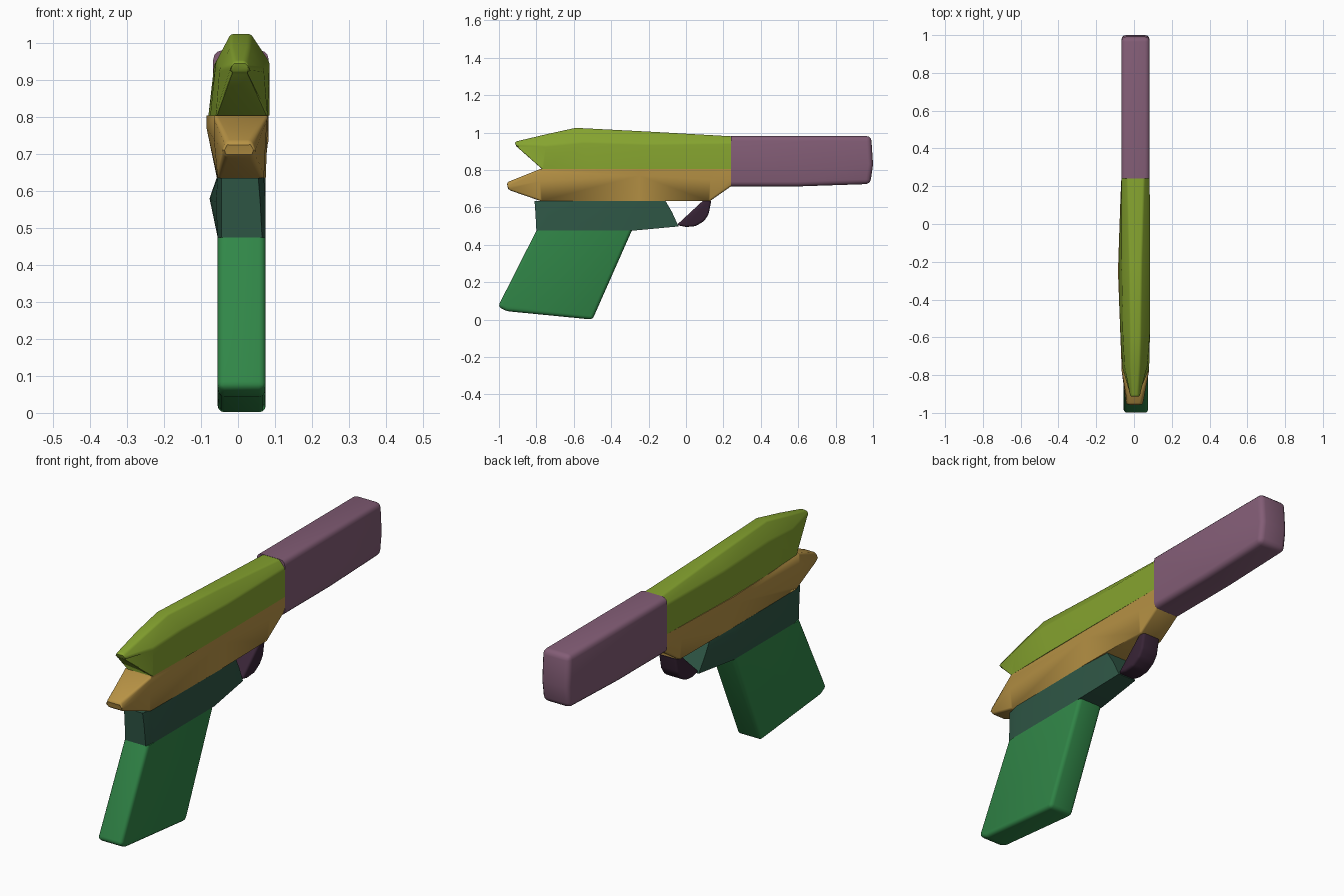
import bpy
import bmesh
import math

default = bpy.data.objects.get("Cube")
if default:
    bpy.data.objects.remove(default, do_unlink=True)


def material(name, red, green, blue):
    """Flat material from 8-bit display values, stored as linear."""
    colour = [((c / 255 + 0.055) / 1.055) ** 2.4 for c in (red, green, blue)] + [1]
    mat = bpy.data.materials.new(name)
    mat.use_nodes = True
    mat.diffuse_color = colour
    shader = next(n for n in mat.node_tree.nodes if n.type == "BSDF_PRINCIPLED")
    shader.inputs["Base Color"].default_value = colour
    return mat


def finish(name, bm, mat, bevel, seam):
    """Round every real edge that is not part of a flat seam, then link the part."""
    bmesh.ops.recalc_face_normals(bm, faces=bm.faces)
    edges = [
        e for e in bm.edges
        if e.calc_face_angle(0) > math.radians(18)
        and not any(all(test(v.co) for v in e.verts) for test in seam)
    ]
    if bevel:
        bmesh.ops.bevel(bm, geom=edges, offset=bevel, segments=3, profile=0.5,
                        affect="EDGES", clamp_overlap=True)
    bmesh.ops.recalc_face_normals(bm, faces=bm.faces)
    mesh = bpy.data.meshes.new(name)
    bm.to_mesh(mesh)
    bm.free()
    mesh.materials.append(mat)
    part = bpy.data.objects.new(name, mesh)
    bpy.context.collection.objects.link(part)
    bpy.ops.object.select_all(action="DESELECT")
    part.select_set(True)
    bpy.context.view_layer.objects.active = part
    bpy.ops.object.shade_smooth_by_angle(angle=math.radians(32))
    return part


def slab(name, profile, right, left, mat, bevel=0, seam=()):
    """Side profile of (y, z) points extruded across the width."""
    bm = bmesh.new()
    sides = [[bm.verts.new((x, y, z)) for y, z in profile] for x in (right, left)]
    for side in sides:
        bm.faces.new(side)
    for i in range(len(profile)):
        a, b = sides[0][i - 1], sides[0][i]
        c, d = sides[1][i], sides[1][i - 1]
        bm.faces.new((a, b, c, d))
    return finish(name, bm, mat, bevel, seam)


def loft(name, stations, mat, bevel=0, seam=()):
    """Skin stations; each lists levels of (y, z, right x, left x) from the bottom up."""
    bm = bmesh.new()
    rings = []
    for levels in stations:
        outline = [(left, y, z) for y, z, right, left in levels]
        outline += [(right, y, z) for y, z, right, left in reversed(levels)]
        rings.append([bm.verts.new(p) for p in outline])
    for first, second in zip(rings, rings[1:]):
        for i in range(len(first)):
            bm.faces.new((first[i - 1], first[i], second[i], second[i - 1]))
    bm.faces.new(rings[0])
    bm.faces.new(rings[-1])
    return finish(name, bm, mat, bevel, seam)


lime = material("lime green", 133, 163, 47)
ochre = material("ochre", 184, 147, 69)
mauve = material("mauve", 131, 93, 118)
green = material("leaf green", 49, 135, 72)
teal = material("dark teal", 47, 87, 70)
plum = material("dark plum", 56, 36, 54)

# Height and length of the flat joints between the parts
JOIN_Y, SLIDE_Z, FRAME_Z, GRIP_Z = 0.24, 0.805, 0.635, 0.475


def at_join(co):
    return co.y > JOIN_Y - 0.005


def at_slide(co):
    return abs(co.z - SLIDE_Z) < 0.004


def at_frame(co):
    return abs(co.z - FRAME_Z) < 0.004


def at_grip(co):
    return abs(co.z - GRIP_Z) < 0.004


# Upper slide with a pointed nose and sloping shoulders
loft("upper_slide", [
    [(-0.9, 0.92, -0.02, 0.03), (-0.92, 0.935, -0.02, 0.03), (-0.91, 0.952, -0.01, 0.02)],
    [(-0.77, SLIDE_Z, -0.06, 0.08), (-0.75, 0.93, -0.05, 0.07), (-0.75, 0.99, -0.02, 0.03)],
    [(-0.5, SLIDE_Z, -0.075, 0.085), (-0.55, 0.95, -0.06, 0.085), (-0.59, 1.025, -0.02, 0.035)],
    [(-0.2, SLIDE_Z, -0.08, 0.085), (-0.2, 0.94, -0.065, 0.085), (-0.2, 1.005, -0.025, 0.04)],
    [(JOIN_Y, SLIDE_Z, -0.067, 0.083), (JOIN_Y, 0.945, -0.065, 0.083),
     (JOIN_Y, 0.98, -0.035, 0.053)],
], lime, 0.01, (at_join, at_slide))

# Middle body, bulging on one side, with a blunt nose
loft("middle_body", [
    [(-0.945, 0.692, -0.035, 0.04), (-0.96, 0.71, -0.04, 0.045), (-0.955, 0.735, -0.03, 0.035)],
    [(-0.78, FRAME_Z, -0.055, 0.07), (-0.78, 0.74, -0.065, 0.075), (-0.78, SLIDE_Z, -0.065, 0.08)],
    [(-0.25, FRAME_Z, -0.057, 0.075), (-0.25, 0.77, -0.085, 0.08),
     (-0.25, SLIDE_Z, -0.085, 0.083)],
    [(0.13, FRAME_Z, -0.055, 0.07), (0.13, 0.75, -0.07, 0.08), (0.13, SLIDE_Z, -0.072, 0.083)],
    [(JOIN_Y, 0.712, -0.055, 0.07), (JOIN_Y, 0.75, -0.067, 0.083),
     (JOIN_Y, SLIDE_Z, -0.067, 0.083)],
], ochre, 0.01, (at_join, at_slide, at_frame))

# Barrel
slab("barrel", [
    (JOIN_Y, 0.712), (0.6, 0.712), (0.985, 0.725), (1, 0.83), (0.99, 0.981), (JOIN_Y, 0.981),
], -0.067, 0.083, mauve, 0.025, (lambda co: co.y < JOIN_Y + 0.005,))

# Lower frame above the grip
loft("lower_frame", [
    [(-0.8, GRIP_Z, -0.045, 0.065), (-0.805, 0.57, -0.045, 0.06), (-0.81, FRAME_Z, -0.045, 0.055)],
    [(-0.74, GRIP_Z, -0.055, 0.075), (-0.74, 0.57, -0.06, 0.075), (-0.74, FRAME_Z, -0.055, 0.07)],
    [(-0.29, GRIP_Z, -0.055, 0.075), (-0.29, 0.58, -0.077, 0.075),
     (-0.29, FRAME_Z, -0.058, 0.075)],
    [(-0.04, 0.498, -0.04, 0.055), (-0.075, 0.575, -0.05, 0.06), (-0.11, FRAME_Z, -0.05, 0.065)],
], teal, 0)

# Raked grip
slab("grip", [
    (-0.8, GRIP_Z), (-0.29, GRIP_Z), (-0.5, 0), (-0.96, 0.045), (-1.005, 0.07),
], -0.055, 0.075, green, 0.018, (at_grip,))

# Curved guard in front of the frame
slab("trigger_guard", [
    (-0.05, 0.505), (0, 0.495), (0.05, 0.499), (0.095, 0.525), (0.12, 0.56),
    (0.135, FRAME_Z), (0.09, FRAME_Z),
], -0.04, 0.055, plum, 0.012, (at_frame,))
